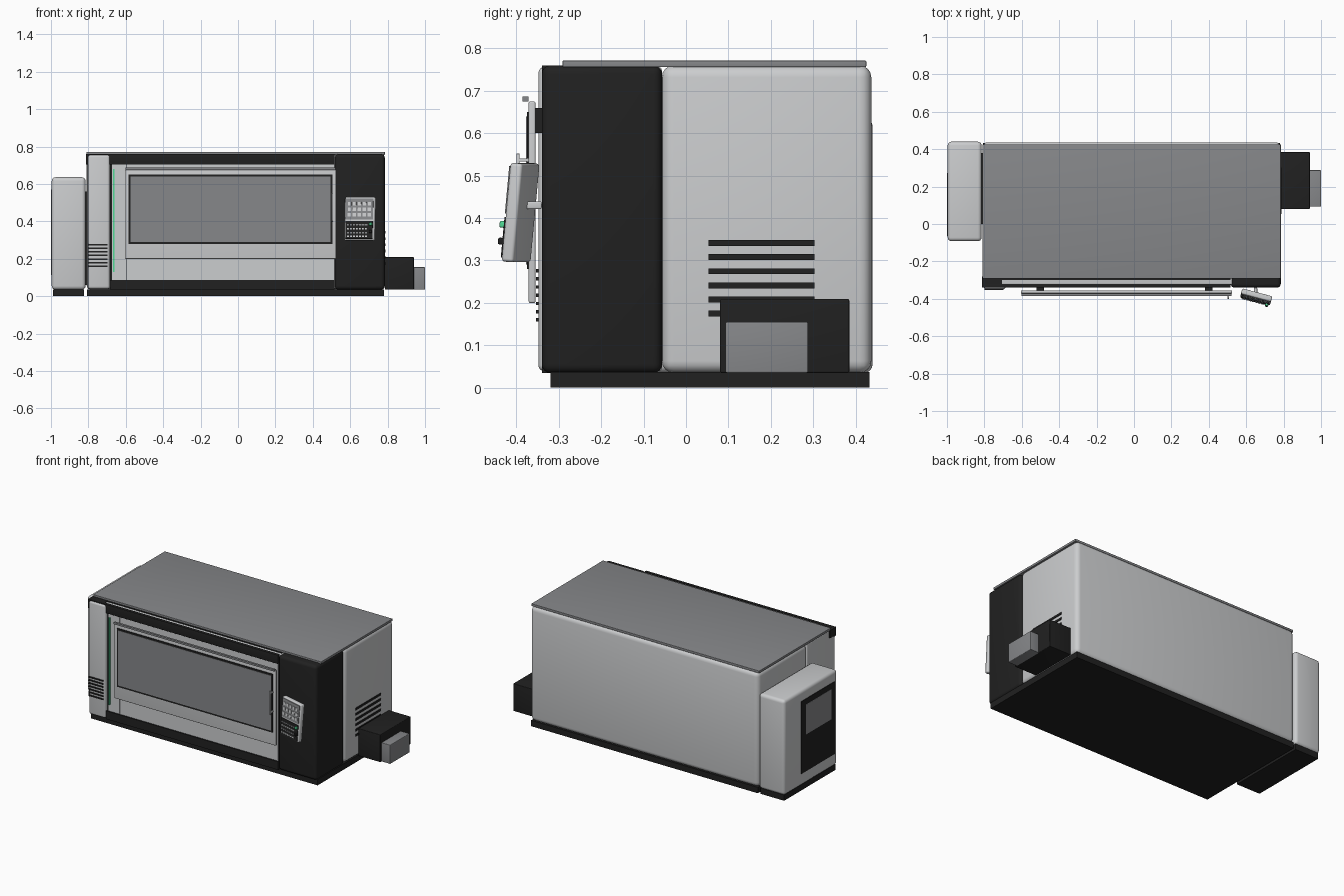
import bpy, bmesh
from mathutils import Matrix, Vector, Euler

cube = bpy.data.objects.get("Cube")
if cube:
    bpy.data.objects.remove(cube, do_unlink=True)


def material(name, *rgb):
    mat = bpy.data.materials.new(name)
    mat.use_nodes = True
    mat.diffuse_color = (*rgb, 1)
    mat.node_tree.nodes["Principled BSDF"].inputs["Base Color"].default_value = (*rgb, 1)
    return mat


def box(name, mat, x, y, z, rounding=0, matrix=None):
    """Box filling three (low, high) spans, with optional rounded edges."""
    bm = bmesh.new()
    size = [high - low for low, high in (x, y, z)]
    middle = [(low + high) / 2 for low, high in (x, y, z)]
    placement = Matrix.Translation(middle) @ Matrix.Diagonal((*size, 1))
    bmesh.ops.create_cube(bm, size=1, matrix=placement)
    if rounding:
        bmesh.ops.bevel(bm, geom=bm.edges[:], offset=rounding, segments=4,
                        profile=.5, affect='EDGES')
    mesh = bpy.data.meshes.new(name)
    bm.to_mesh(mesh)
    bm.free()
    mesh.materials.append(mat)
    if rounding:
        mesh.shade_smooth()
        mesh.set_sharp_from_angle(angle=.7)
    part = bpy.data.objects.new(name, mesh)
    bpy.context.collection.objects.link(part)
    if matrix:
        part.matrix_world = matrix


def inset(span, margin):
    return span[0] + margin, span[1] - margin


def around(centre, half):
    return centre - half, centre + half


def steps(span, count):
    """Evenly spaced positions from one end of the span to the other."""
    low, high = span
    return [low + (high - low) * i / (count - 1) for i in range(count)]


light = material("light grey paint", .6, .61, .62)
dark = material("black paint", .015, .015, .015)
grey = material("mid grey metal", .24, .245, .255)
green = material("green light", .08, .7, .3)

# Shared planes and spans
front, seam, back = -.34, -.057, .437
floor, roof = .035, .76
thin, soft = .004, .02
body_x = (-.81, .785)
opening_x = (-.685, .517)
height = (floor, roof)
plinth = (0, floor + thin / 2)

# Main enclosure
box("main_base", dark, inset(body_x, thin), (front + soft, back - thin), plinth)
box("rear_housing", light, body_x, (seam, back), height, .028)
box("front_housing", light, (body_x[0] + thin, .53), (-.325, seam), inset(height, thin), thin * 2)
box("roof_plate", grey, body_x, (-.291, .425), (roof - thin, .771), thin / 2)
box("control_column", dark, (opening_x[1], body_x[1]), (front, seam), height, soft)

# Front trim and fixed panels
trim_y = (front, front + soft)
panel_y = (front + thin * 2, front + soft)
panel_z = (.087, .704)
fixed_x = (-.593, .512)
box("top_beam", dark, (-.813, opening_x[1]), trim_y, (panel_z[1], roof), thin / 2)
box("top_corner", dark, (-.813, -.705), (front, -.28), (.71, roof - thin / 4))
box("top_back_strip", dark, (-.705, opening_x[1]), (-.3, -.285), (.74, roof - thin / 4))
box("bottom_beam", dark, opening_x, trim_y, (floor, panel_z[0]))
box("panel_backing", dark, opening_x, around(-.324, thin), (.08, .71))
box("narrow_panel", light, (-.675, fixed_x[0] - thin), panel_y, panel_z)
box("wide_panel", light, fixed_x, panel_y, panel_z)
box("status_light", green, around(-.665, thin), around(front + thin, thin), (.13, .68))

# Right front column with louvres
column_x = (-.803, opening_x[0])
box("right_column", light, column_x, (-.348, -.31), inset(height, thin), .014)
for z in steps((.16, .276), 7):
    box("column_louvre", dark, (-.798, -.698), around(-.35, thin), around(z, thin))

# Sliding door, window, rail and handle
door_x, door_face = (-.605, .525), -.371
window_x, window_z = inset(door_x, soft), (.28, .65)
box("door", light, door_x, (door_face, -.355), (.2, .675), thin)
box("window_frame", dark, window_x, around(door_face, thin), window_z)
box("window_glass", grey, inset(window_x, .011), around(door_face - thin / 2, thin),
    inset(window_z, .011))
box("door_rail", grey, inset(door_x, thin), (-.385, door_face), (.675, .687))
for x in (-.5, .4):
    box("door_mount", dark, around(x, soft), (-.358, -.33), (.6, .66))
handle_x, handle_z = around(.504, thin), (.4, .552)
box("door_handle", light, handle_x, around(-.396, thin), handle_z, thin / 2)
for z in inset(handle_z, .015):
    box("handle_post", light, handle_x, (-.394, door_face), around(z, thin))

# Tilted control unit, built around its own centre
tilt = Matrix.Translation(Vector((.653, -.39, .413))) @ \
    Euler((-.095, 0, -.26)).to_matrix().to_4x4()
face = -.015
face_x = around(0, .075)
on_face = around(face, thin * .8)
raised = around(face - thin, thin / 2)
box("control_arm", light, around(.65, .009), (-.385, front), around(.43, .009), thin)
box("control_body", light, around(0, .083), (face, -face), around(0, .117), thin * 2, tilt)
box("control_screen", grey, face_x, on_face, (-thin, .108), 0, tilt)
box("keyboard", dark, face_x, on_face, (-.108, -.012), 0, tilt)
for z in steps((soft, .08), 3):
    for x in steps(around(0, .055), 5):
        box("screen_tile", light, around(x, .009), raised, around(z, .009), 0, tilt)
for row, z in enumerate(steps((-.096, -.033), 4)):
    key_paint = grey if row % 2 else light
    for x in steps((-.06, .04), 7):
        box("key", key_paint, around(x, thin * 1.5), raised, around(z, thin), 0, tilt)
for z, paint in ((-.03, green), (-.07, dark)):
    box("round_button", paint, around(.065, thin * 2), (face * 2, face),
        around(z, thin * 2), thin, tilt)

# Left side louvres and outfeed unit
for z in steps((.175, .341), 6):
    box("side_louvre", dark, around(body_x[1], thin), (.053, .303), around(z, .007))
box("outfeed_box", dark, (body_x[1], .94), (.08, .385), (floor, .209), thin)
box("outfeed_bin", grey, (.935, 1), (.093, .288), (floor, .155), thin)

# Right side cabinet with its hatch
outer = -.996
cabinet_x, cabinet_y = (outer, -.815), (-.092, .44)
box("cabinet_base", dark, inset(cabinet_x, thin * 2), inset(cabinet_y, .01), plinth)
box("side_cabinet", light, cabinet_x, cabinet_y, (floor, .636), soft)
box("cabinet_hatch", dark, around(outer, thin * .8), (-.063, .272), (.112, .57))
box("hatch_window", grey, (-1, outer), (-.025, .23), (.345, .535))
box("cabinet_link", dark, (-.82, -.8), (0, .38), (.06, .56))
